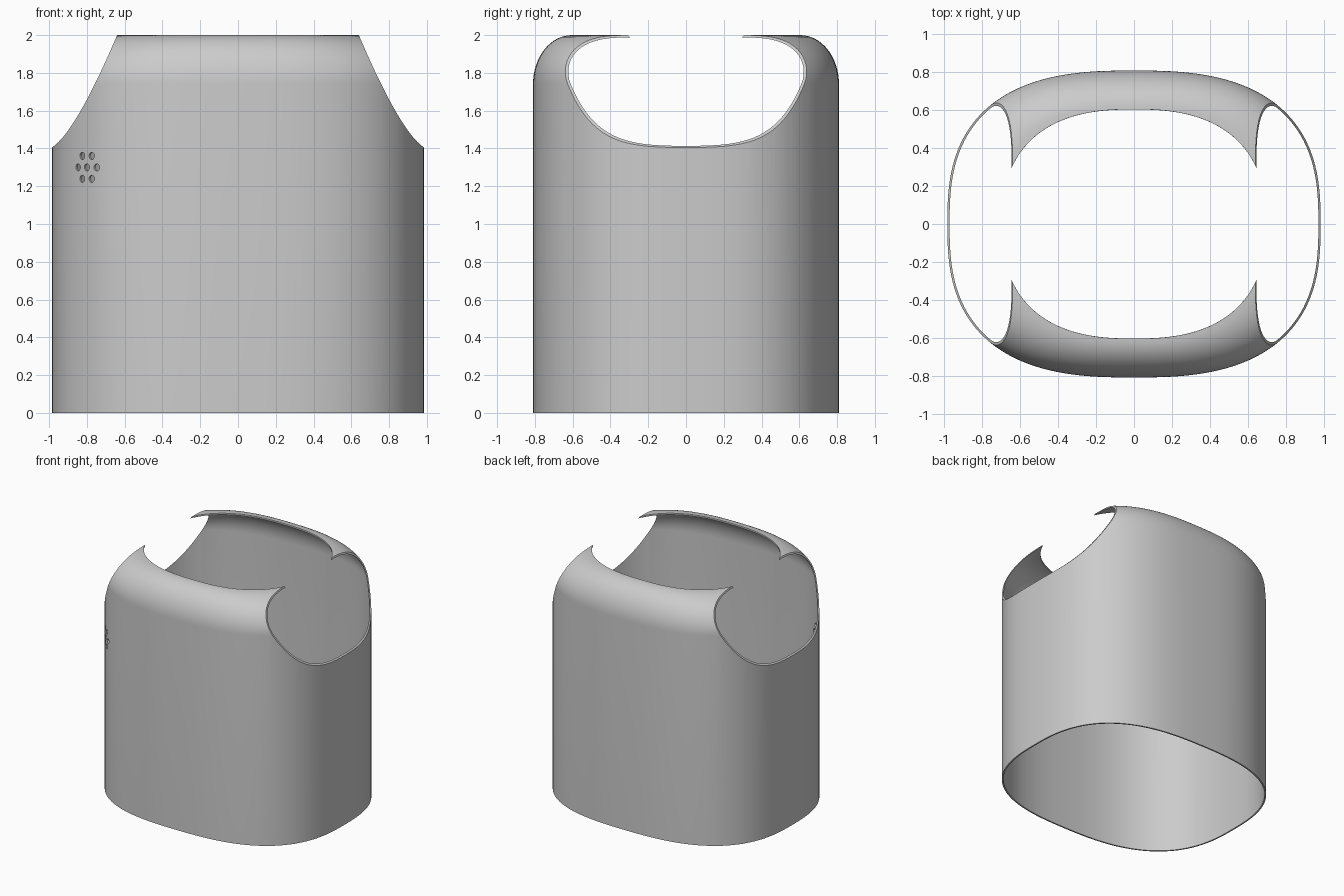
import bpy, bmesh, math
from mathutils import Vector, Matrix
from mathutils.geometry import interpolate_bezier

if "Cube" in bpy.data.objects:
    bpy.data.objects.remove(bpy.data.objects["Cube"], do_unlink=True)

SEGMENTS = 160
SHOULDER_Z, TOP_Z = 1.74, 2.0
WALL = 0.012

grey = bpy.data.materials.new("plain grey")
grey.use_nodes = True
grey.diffuse_color = (0.6, 0.6, 0.6, 1)
grey.node_tree.nodes["Principled BSDF"].inputs["Base Color"].default_value = grey.diffuse_color


def rounded_oval(angle, a, b, n):
    """Point on a superellipse."""
    c, s = math.cos(angle), math.sin(angle)
    return Vector((math.copysign(a * abs(c) ** (2 / n), c),
                   math.copysign(b * abs(s) ** (2 / n), s), 0))


def make_object(name, bm):
    bmesh.ops.recalc_face_normals(bm, faces=bm.faces)
    mesh = bpy.data.meshes.new(name)
    bm.to_mesh(mesh)
    bm.free()
    mesh.materials.append(grey)
    obj = bpy.data.objects.new(name, mesh)
    bpy.context.collection.objects.link(obj)
    return obj


# Shell: straight wall, then a shoulder curling in to the neck opening
levels = [(0, 0), (0, SHOULDER_Z)]
for i in range(1, 17):
    t = i / 16 * math.pi / 2
    levels.append((1 - math.cos(t), SHOULDER_Z + (TOP_Z - SHOULDER_Z) * math.sin(t)))

bm = bmesh.new()
rings = []
for inward, z in levels:
    ring = []
    for k in range(SEGMENTS):
        angle = 2 * math.pi * k / SEGMENTS
        p = rounded_oval(angle, 0.985, 0.81, 2.67).lerp(
            rounded_oval(angle, 0.695, 0.605, 2.5), inward)
        ring.append(bm.verts.new((p.x, p.y, z)))
    rings.append(ring)
for low, high in zip(rings, rings[1:]):
    for k in range(SEGMENTS):
        j = (k + 1) % SEGMENTS
        bm.faces.new((low[k], low[j], high[j], high[k]))
for f in bm.faces:
    f.normal_update()
shell = make_object("shell", bm)
if shell.data.polygons[0].normal.dot(shell.data.polygons[0].center) < 0:
    shell.data.flip_normals()

# Cutter: an arm opening on each side
bm = bmesh.new()
curve = interpolate_bezier(Vector((0.64, 2.0)), Vector((0.755, 1.73)),
                           Vector((0.885, 1.47)), Vector((0.985, 1.405)), 28)
outline = [(0.6, 2.1)] + [tuple(p[:2]) for p in curve] + [(1.2, 1.38), (1.2, 2.1)]
for side in (-1, 1):
    face = bm.faces.new([bm.verts.new((side * x, -1, z)) for x, z in outline])
    out = bmesh.ops.extrude_face_region(bm, geom=[face])
    bmesh.ops.translate(bm, vec=(0, 2, 0),
                        verts=[v for v in out["geom"] if isinstance(v, bmesh.types.BMVert)])

# Cutter: a cluster of seven small round holes through the front right corner
direction = Vector((-1, -1, 0)).normalized()
across = Vector((1, -1, 0)).normalized()
center = Vector((-0.8, -0.588, 1.3))
turn = direction.to_track_quat('Z', 'Y').to_matrix().to_4x4()
spots = [(0, 0)] + [(0.07 * math.cos(k * math.pi / 3), 0.07 * math.sin(k * math.pi / 3))
                    for k in range(6)]
for u, v in spots:
    place = center + across * u + Vector((0, 0, v))
    bmesh.ops.create_cone(bm, cap_ends=True, segments=20, radius1=0.019, radius2=0.019,
                          depth=0.2, matrix=Matrix.Translation(place) @ turn)
cutter = make_object("opening_cutter", bm)
cutter.hide_render = True
cutter.hide_set(True)

# Wall thickness, then openings
solid = shell.modifiers.new("thickness", 'SOLIDIFY')
solid.thickness = WALL
solid.offset = -1
cut = shell.modifiers.new("openings", 'BOOLEAN')
cut.operation = 'DIFFERENCE'
cut.solver = 'EXACT'
cut.object = cutter

bpy.ops.object.select_all(action='DESELECT')
shell.select_set(True)
bpy.context.view_layer.objects.active = shell
for name in ("thickness", "openings"):
    bpy.ops.object.modifier_apply(modifier=name)
bpy.data.objects.remove(cutter, do_unlink=True)
bpy.ops.object.shade_smooth_by_angle(angle=math.radians(35))
